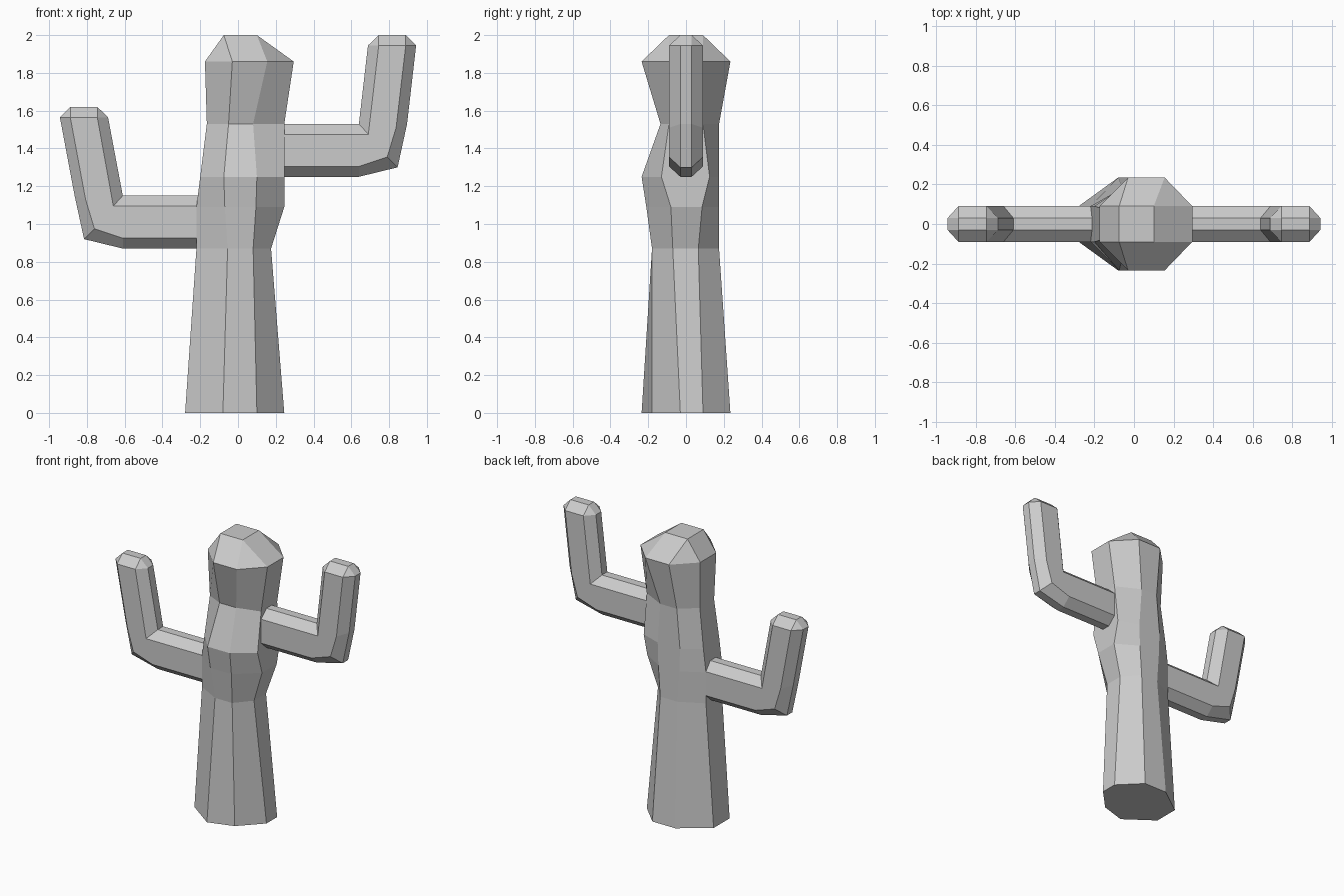
import bpy, bmesh

if "Cube" in bpy.data.objects:
    bpy.data.objects.remove(bpy.data.objects["Cube"])


def loft(name, rings):
    """Skin a stack of equal-sized rings and cap both ends."""
    bm = bmesh.new()
    loops = [[bm.verts.new(p) for p in ring] for ring in rings]
    for a, b in zip(loops, loops[1:]):
        n = len(a)
        for i in range(n):
            j = (i + 1) % n
            bm.faces.new((a[i], a[j], b[j], b[i]))
    bm.faces.new(loops[0][::-1])
    bm.faces.new(loops[-1])
    bmesh.ops.remove_doubles(bm, verts=bm.verts, dist=0.002)
    bmesh.ops.recalc_face_normals(bm, faces=bm.faces)
    mesh = bpy.data.meshes.new(name)
    bm.to_mesh(mesh)
    bm.free()
    obj = bpy.data.objects.new(name, mesh)
    bpy.context.collection.objects.link(obj)
    return obj


def trunk_ring(z, xs, fronts, back, left, right):
    """Uneven octagon: four x stations, two front depths, back depth, side flats."""
    x0, x1, x2, x3 = xs
    return [(x0, -left, z), (x1, fronts[0], z), (x2, fronts[1], z), (x3, right[0], z),
            (x3, right[1], z), (x2, back, z), (x1, back, z), (x0, left, z)]


# Trunk with pinched waist, swollen middle and faceted head
trunk = [
    trunk_ring(0.00, (-0.28, -0.08, 0.10, 0.245), (-0.235, -0.18), 0.235, 0.09, (-0.03, 0.09)),
    trunk_ring(0.87, (-0.22, -0.055, 0.08, 0.175), (-0.18, -0.18), 0.175, 0.09, (-0.07, 0.065)),
    trunk_ring(1.09, (-0.22, -0.07, 0.095, 0.245), (-0.21, -0.21), 0.175, 0.09, (-0.08, 0.085)),
    trunk_ring(1.25, (-0.20, -0.075, 0.10, 0.245), (-0.235, -0.235), 0.175, 0.09, (-0.13, 0.125)),
    trunk_ring(1.53, (-0.165, -0.05, 0.08, 0.245), (-0.135, -0.135), 0.175, 0.08, (-0.09, 0.09)),
    trunk_ring(1.86, (-0.175, -0.03, 0.155, 0.295), (-0.235, -0.235), 0.235, 0.09, (-0.09, 0.09)),
    trunk_ring(2.00, (-0.075, -0.075, 0.10, 0.10), (-0.09, -0.09), 0.09, 0.09, (-0.09, 0.09)),
]
loft("trunk", trunk)


def arm(name, side, root, bend, drop):
    """Octagonal arm; each section lists outer, outer bevel, inner bevel, inner points."""
    inner = [(bend + 0.05, 1.475), (bend, 1.53)]
    sections = [
        [(root, 1.25), (root, 1.305), (root, 1.475), (root, 1.53)],
        [(bend, 1.25), (bend, 1.305)] + inner,
        [(bend + 0.205, 1.30), (bend + 0.15, 1.355)] + inner,
        [(bend + 0.255, 1.53), (bend + 0.197, 1.51)] + inner,
        [(0.943, 1.945), (0.888, 1.945), (0.745, 1.945), (0.688, 1.945)],
        [(0.888, 2.0), (0.888, 2.0), (0.745, 2.0), (0.745, 2.0)],
    ]
    rings = []
    for k, s in enumerate(sections):
        wide = 0.03 if k == len(sections) - 1 else 0.09
        ys = (0.03, wide, wide, 0.03)
        half = [(side * x, y, z - drop) for (x, z), y in zip(s, ys)]
        rings.append(half + [(x, -y, z) for x, y, z in reversed(half)])
    loft(name, rings)


# Raised right arm and lower left arm
arm("right_arm", 1, 0.20, 0.64, 0.0)
arm("left_arm", -1, 0.17, 0.61, 0.38)
